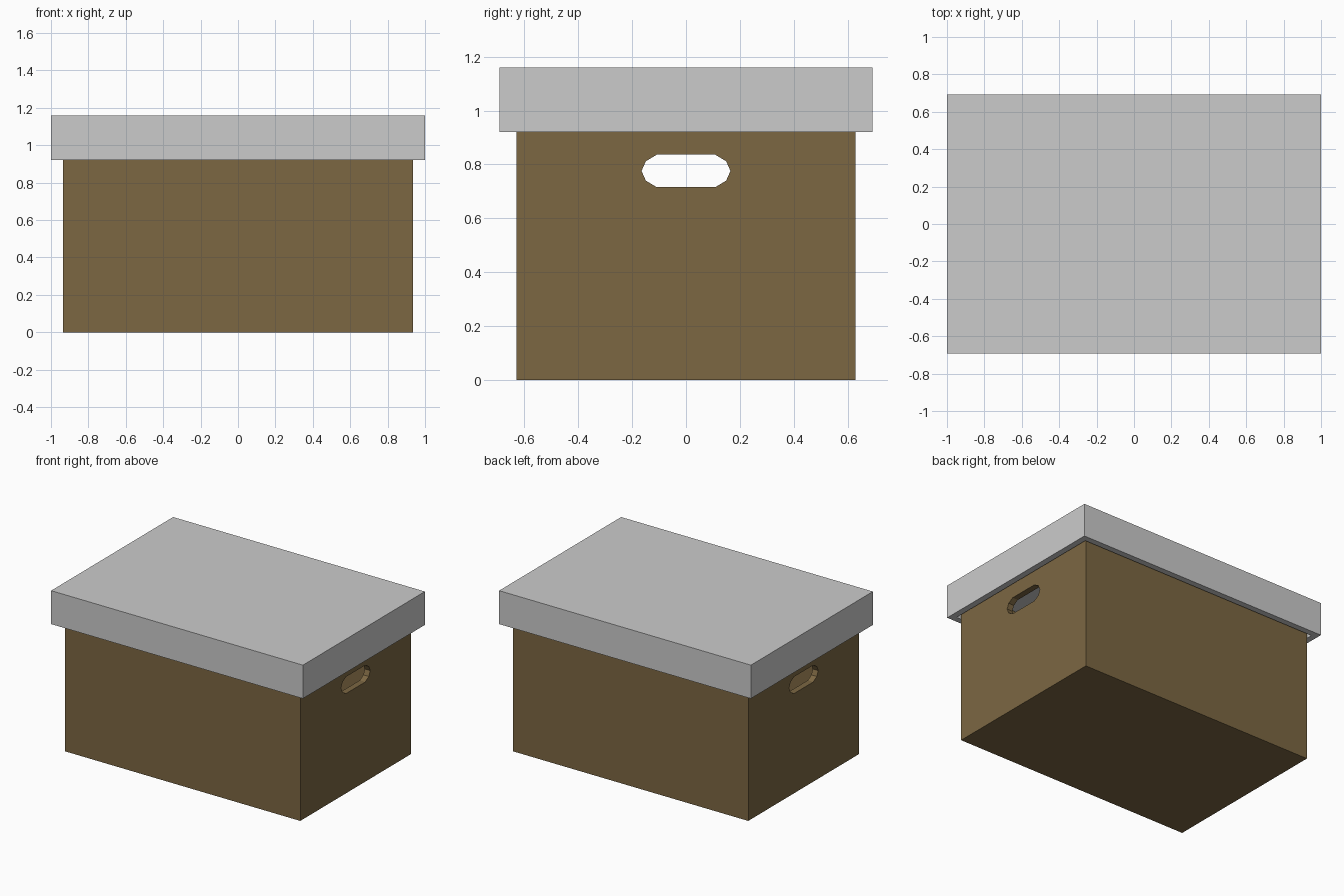
import bpy, bmesh
from mathutils import Vector

if "Cube" in bpy.data.objects:
    bpy.data.objects.remove(bpy.data.objects["Cube"])


def shell(name, hx, hy, z0, z1, wall, open_top):
    """Hollow box open at one end: outer skin, inner skin and rim."""
    bm = bmesh.new()
    bmesh.ops.create_cube(bm, size=1)
    for v in bm.verts:
        v.co = Vector((v.co.x * 2 * hx, v.co.y * 2 * hy, z0 + (v.co.z + 0.5) * (z1 - z0)))
    sign = 1 if open_top else -1
    bm.normal_update()
    mouth = max(bm.faces, key=lambda f: f.normal.z * sign)
    # Inset the mouth to leave a rim, then sink a cavity
    bmesh.ops.inset_region(bm, faces=[mouth], thickness=wall)
    cavity = bmesh.ops.extrude_face_region(bm, geom=[mouth])["geom"]
    verts = [g for g in cavity if isinstance(g, bmesh.types.BMVert)]
    bmesh.ops.translate(bm, verts=verts, vec=(0, 0, -sign * (z1 - z0 - wall)))
    if mouth.is_valid:
        bmesh.ops.delete(bm, geom=[mouth], context='FACES_ONLY')
    bmesh.ops.recalc_face_normals(bm, faces=bm.faces)
    return make_object(name, bm)


def make_object(name, bm):
    mesh = bpy.data.meshes.new(name)
    bm.to_mesh(mesh)
    bm.free()
    obj = bpy.data.objects.new(name, mesh)
    bpy.context.collection.objects.link(obj)
    return obj


# Cardboard body, and the lid whose skirt fits around it
body = shell("box_body", 0.935, 0.629, 0, 1.098, 0.062, True)
lid = shell("box_lid", 1.0, 0.692, 0.92, 1.16, 0.062, False)

# Handle slot cutter, running through both ends
quarter = [(0.165, 0), (0.149, 0.036), (0.109, 0.06)]
half = quarter + [(-y, z) for y, z in reversed(quarter)]
outline = half + [(-y, -z) for y, z in half[1:-1]]
bm = bmesh.new()
face = bm.faces.new([bm.verts.new((-1.2, y, 0.776 + z)) for y, z in outline])
ext = bmesh.ops.extrude_face_region(bm, geom=[face])["geom"]
bmesh.ops.translate(bm, vec=(2.4, 0, 0),
                    verts=[g for g in ext if isinstance(g, bmesh.types.BMVert)])
bmesh.ops.recalc_face_normals(bm, faces=bm.faces)
cutter = make_object("handle_cutter", bm)
cutter.hide_render = True
cutter.hide_set(True)

cut = body.modifiers.new("handle_slots", 'BOOLEAN')
cut.operation = 'DIFFERENCE'
cut.solver = 'EXACT'
cut.object = cutter

# Brown cardboard
brown = bpy.data.materials.new("cardboard")
brown.diffuse_color = (0.2, 0.135, 0.055, 1)
brown.use_nodes = True
brown.node_tree.nodes["Principled BSDF"].inputs["Base Color"].default_value = brown.diffuse_color
body.data.materials.append(brown)
